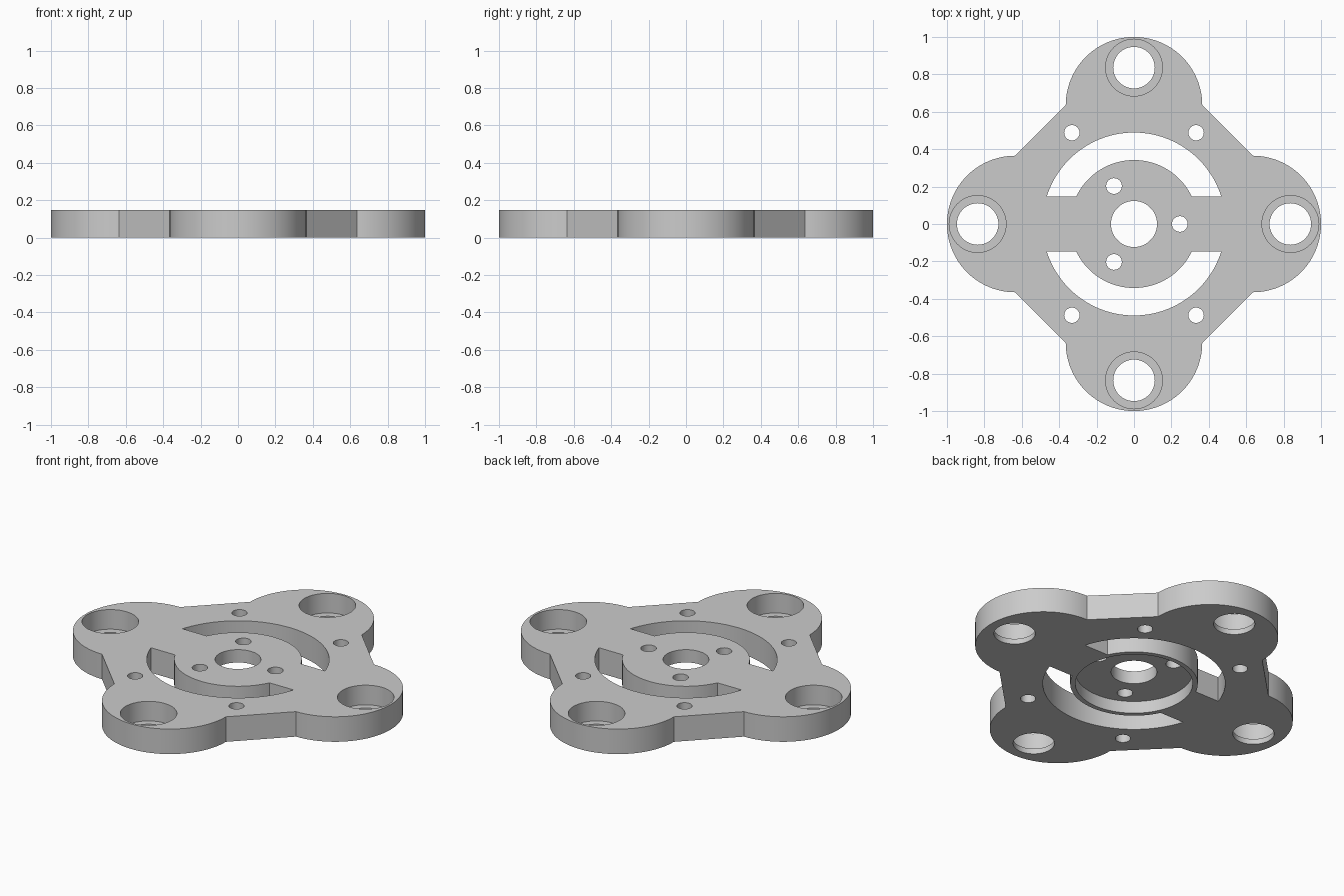
import bpy, bmesh
from math import sin, cos, pi, asin

if "Cube" in bpy.data.objects:
    bpy.data.objects.remove(bpy.data.objects["Cube"])

THICK = 0.148
LOBE_R = 0.365
LOBE_C = 1 - LOBE_R
BOLT = 0.836

grey = bpy.data.materials.new("plain grey")
grey.use_nodes = True
colour = (0.6, 0.6, 0.6, 1)
grey.diffuse_color = colour
grey.node_tree.nodes["Principled BSDF"].inputs["Base Color"].default_value = colour


def arc(r, a0, a1, n, cx=0, cy=0):
    """Points along an arc, both ends included."""
    angles = [a0 + (a1 - a0) * i / n for i in range(n + 1)]
    return [(cx + r * cos(a), cy + r * sin(a)) for a in angles]


def circle(r, cx=0, cy=0, n=48):
    return arc(r, 0, 2 * pi, n, cx, cy)[:-1]


def prism(name, outline, z0, z1):
    """Extrude a closed outline from z0 to z1."""
    bm = bmesh.new()
    face = bm.faces.new([bm.verts.new((x, y, z0)) for x, y in outline])
    top = bmesh.ops.extrude_face_region(bm, geom=[face], use_keep_orig=True)["geom"]
    verts = [v for v in top if isinstance(v, bmesh.types.BMVert)]
    bmesh.ops.translate(bm, verts=verts, vec=(0, 0, z1 - z0))
    bmesh.ops.recalc_face_normals(bm, faces=bm.faces)
    mesh = bpy.data.meshes.new(name)
    bm.to_mesh(mesh)
    bm.free()
    mesh.materials.append(grey)
    obj = bpy.data.objects.new(name, mesh)
    bpy.context.collection.objects.link(obj)
    return obj


# Plate: four round lobes joined by straight diagonal edges
outline = []
for k in range(4):
    turn = k * pi / 2
    outline += arc(LOBE_R, turn - pi / 2, turn + pi / 2, 48,
                   LOBE_C * cos(turn), LOBE_C * sin(turn))
plate = prism("mounting_plate", outline, 0, THICK)


def cut(shape, z0=-0.1, z1=THICK + 0.1):
    """Subtract an extruded outline from the plate."""
    cutter = prism("cutter", shape, z0, z1)
    cutter.hide_render = True
    mod = plate.modifiers.new("cut", "BOOLEAN")
    mod.operation = "DIFFERENCE"
    mod.solver = "EXACT"
    mod.object = cutter
    bpy.context.view_layer.objects.active = plate
    bpy.ops.object.modifier_apply(modifier=mod.name)
    bpy.data.objects.remove(cutter)


# Counterbored holes, one in each lobe
for x, y in ((BOLT, 0), (0, BOLT), (-BOLT, 0), (0, -BOLT)):
    cut(circle(0.152, x, y), z0=0.032)
    cut(circle(0.111, x, y))

# Curved slots on both sides of the crossbar
OUTER, INNER, BAR = 0.489, 0.342, 0.147
a, b = asin(BAR / OUTER), asin(BAR / INNER)
slot = arc(OUTER, a, pi - a, 48) + arc(INNER, pi - b, b, 48)
for side in (1, -1):
    cut([(x, y * side) for x, y in slot])

# Hub: recess underneath, centre bore and three screw holes
cut(circle(0.315, n=72), z1=0.072)
cut(circle(0.123))
for x, y in ((0.245, 0), (-0.107, 0.203), (-0.107, -0.203)):
    cut(circle(0.042, x, y, 32))

# Small holes by the diagonal edges
for sx in (1, -1):
    for sy in (1, -1):
        cut(circle(0.041, 0.332 * sx, 0.488 * sy, 32))

bpy.ops.object.select_all(action="DESELECT")
plate.select_set(True)
bpy.context.view_layer.objects.active = plate
bpy.ops.object.shade_smooth_by_angle(angle=pi / 6)
